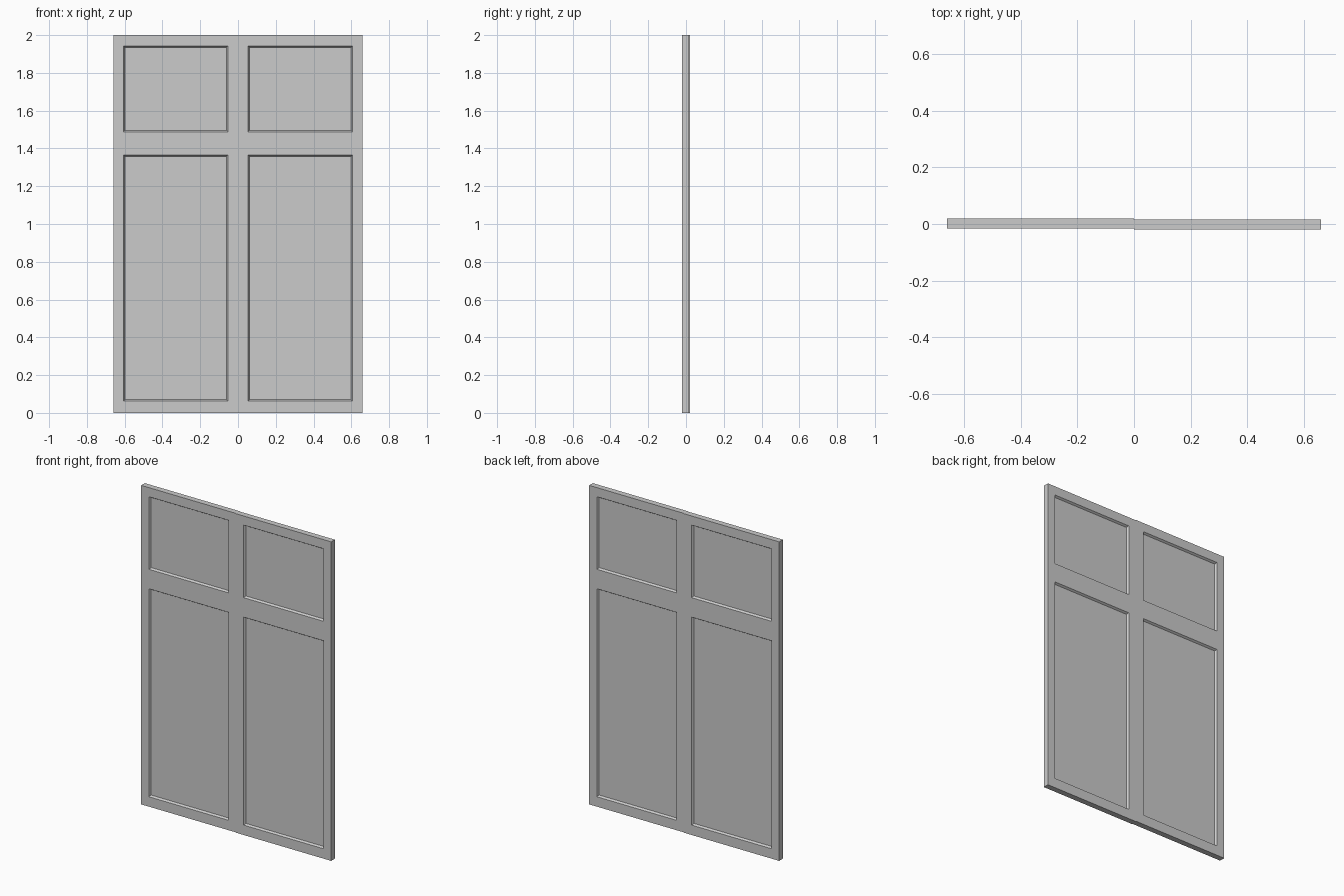
import bpy, bmesh
from mathutils import Vector

if "Cube" in bpy.data.objects:
    bpy.data.objects.remove(bpy.data.objects["Cube"])

LEAF_W, LEAF_H, THICK = 0.66, 2.0, 0.0365
STEP = 0.0035            # the two leaves are slightly staggered in depth
MARGIN = 0.053           # stile width
PANELS = [(0.062, 1.366), (1.488, 1.943)]   # panel openings in z
BEVEL, DEPTH = 0.011, 0.0125


def make_leaf(name, x0, y_mid):
    bm = bmesh.new()
    # solid slab
    bmesh.ops.create_cube(bm, size=1)
    for v in bm.verts:
        v.co = Vector((x0 + (v.co.x + 0.5) * LEAF_W,
                       y_mid + v.co.y * THICK,
                       (v.co.z + 0.5) * LEAF_H))
    # cut along the stiles and rails
    cuts = [((x, 0, 0), (1, 0, 0)) for x in (x0 + MARGIN, x0 + LEAF_W - MARGIN)]
    cuts += [((0, 0, z), (0, 0, 1)) for band in PANELS for z in band]
    for co, no in cuts:
        geom = bm.verts[:] + bm.edges[:] + bm.faces[:]
        bmesh.ops.bisect_plane(bm, geom=geom, plane_co=co, plane_no=no)
    # sink the panels with sloped edges on both sides
    bm.normal_update()
    panels = []
    for f in bm.faces:
        c = f.calc_center_median()
        if (abs(f.normal.y) > 0.9
                and x0 + MARGIN < c.x < x0 + LEAF_W - MARGIN
                and any(a < c.z < b for a, b in PANELS)):
            panels.append(f)
    bmesh.ops.inset_individual(bm, faces=panels, thickness=BEVEL, depth=-DEPTH)
    mesh = bpy.data.meshes.new(name)
    bm.to_mesh(mesh)
    bm.free()
    bpy.context.collection.objects.link(bpy.data.objects.new(name, mesh))


# left leaf sits slightly further back than the right leaf
make_leaf("left_door_leaf", -LEAF_W, STEP / 2)
make_leaf("right_door_leaf", 0.0, -STEP / 2)
